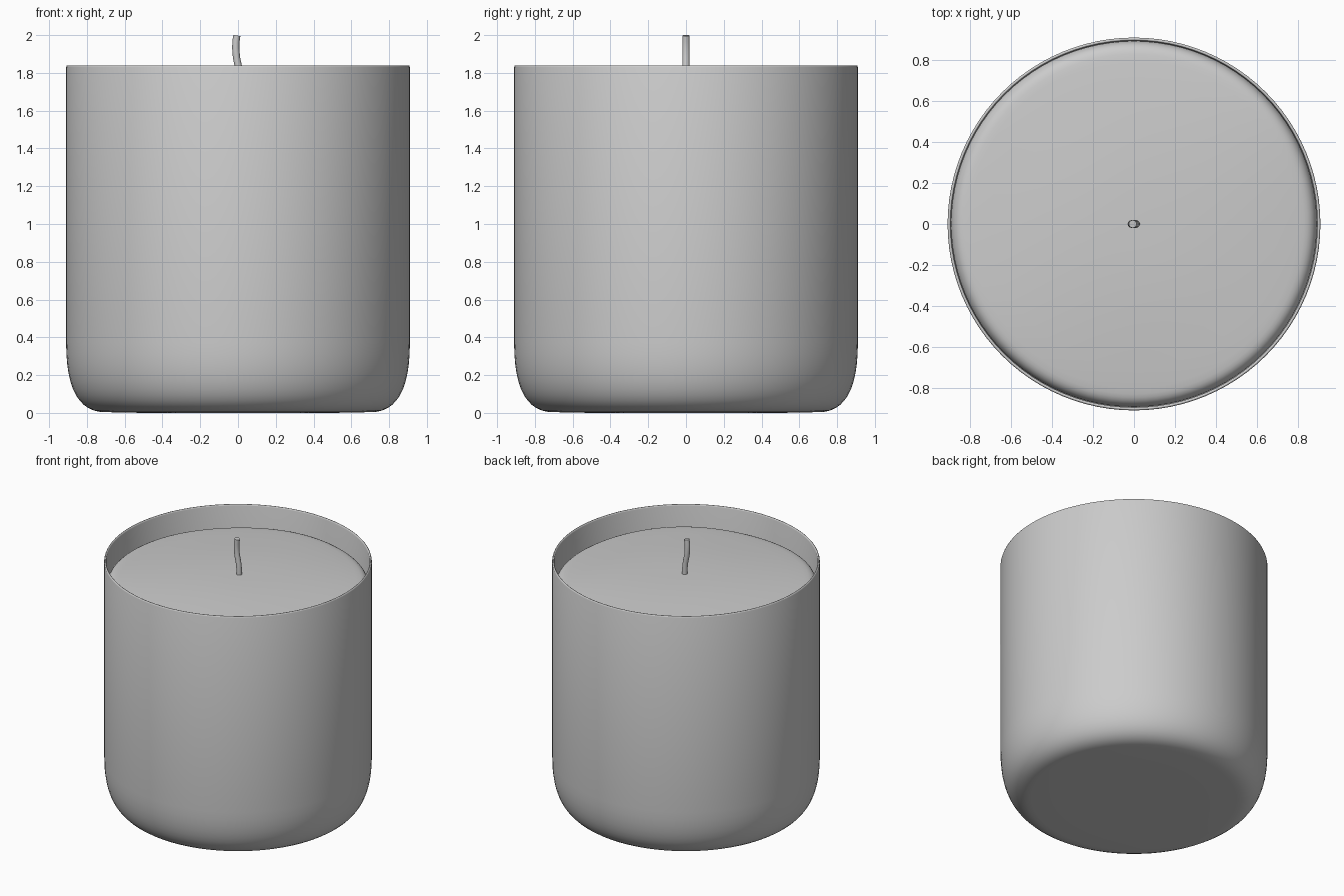
import bpy, bmesh, math

if "Cube" in bpy.data.objects:
    bpy.data.objects.remove(bpy.data.objects["Cube"])

SEG = 96


def finish(name, bm, angle=40):
    bmesh.ops.remove_doubles(bm, verts=bm.verts, dist=1e-5)
    bmesh.ops.recalc_face_normals(bm, faces=bm.faces)
    mesh = bpy.data.meshes.new(name)
    bm.to_mesh(mesh)
    bm.free()
    ob = bpy.data.objects.new(name, mesh)
    bpy.context.collection.objects.link(ob)
    bpy.ops.object.select_all(action='DESELECT')
    ob.select_set(True)
    bpy.context.view_layer.objects.active = ob
    bpy.ops.object.shade_smooth_by_angle(angle=math.radians(angle))
    return ob


def lathe(profile):
    # spin an (r, z) profile around the z axis
    bm = bmesh.new()
    vs = [bm.verts.new((r, 0, z)) for r, z in profile]
    es = [bm.edges.new(p) for p in zip(vs, vs[1:])]
    bmesh.ops.spin(bm, geom=vs + es, cent=(0, 0, 0), axis=(0, 0, 1),
                   angle=2 * math.pi, steps=SEG, use_merge=True)
    return bm


def bend(a, c, b, n=12):
    # quadratic curve from a to b with control point c
    out = []
    for i in range(n + 1):
        t = i / n
        out.append(tuple((1 - t) ** 2 * a[k] + 2 * t * (1 - t) * c[k] + t * t * b[k]
                         for k in range(2)))
    return out


# Jar: thin wall with a softly rounded foot
outer = [(0, 0), (0.5, 0.0)] + bend((0.70, 0.004), (0.91, 0.0), (0.91, 0.37))
inner = bend((0.895, 0.37), (0.895, 0.02), (0.70, 0.02)) + [(0, 0.02)]
rim = [(0.91, 1.83), (0.907, 1.838), (0.9025, 1.84), (0.898, 1.838), (0.895, 1.83)]
finish("jar", lathe(outer + rim + inner), 50)

# Wax: fill with a gently domed, slightly uneven top
top = [(0, 1.737)] + [(r / 10, 1.737 - 0.035 * (r / 8) ** 2) for r in range(1, 9)]
top += bend((0.83, 1.698), (0.885, 1.69), (0.893, 1.63), 6)
body = bend((0.893, 0.37), (0.893, 0.022), (0.70, 0.022)) + [(0, 0.022)]
bm = lathe(top + body)
for v in bm.verts:
    if v.co.z > 1.6:
        x, y = v.co.x, v.co.y
        r = math.hypot(x, y)
        v.co.z += 0.005 * r * (math.sin(5 * x + 2 * y) + math.cos(4 * y - 3 * x))
finish("wax", bm, 60)

# Wick: short bent cord
path = [(0.010, 1.70), (0.009, 1.78), (0.003, 1.83), (-0.008, 1.88),
        (-0.012, 1.93), (-0.011, 1.965), (-0.006, 1.998)]
bm = bmesh.new()
rings = []
for i, (x, z) in enumerate(path):
    p, q = path[max(i - 1, 0)], path[min(i + 1, len(path) - 1)]
    lean = math.atan2(q[0] - p[0], q[1] - p[1])
    rings.append([bm.verts.new((x + 0.019 * math.cos(a) * math.cos(lean),
                                0.019 * math.sin(a),
                                z - 0.019 * math.cos(a) * math.sin(lean)))
                  for a in (2 * math.pi * k / 16 for k in range(16))])
for a, b in zip(rings, rings[1:]):
    for k in range(16):
        j = (k + 1) % 16
        bm.faces.new((a[k], a[j], b[j], b[k]))
bm.faces.new(rings[0])
bm.faces.new(rings[-1])
finish("wick", bm)
